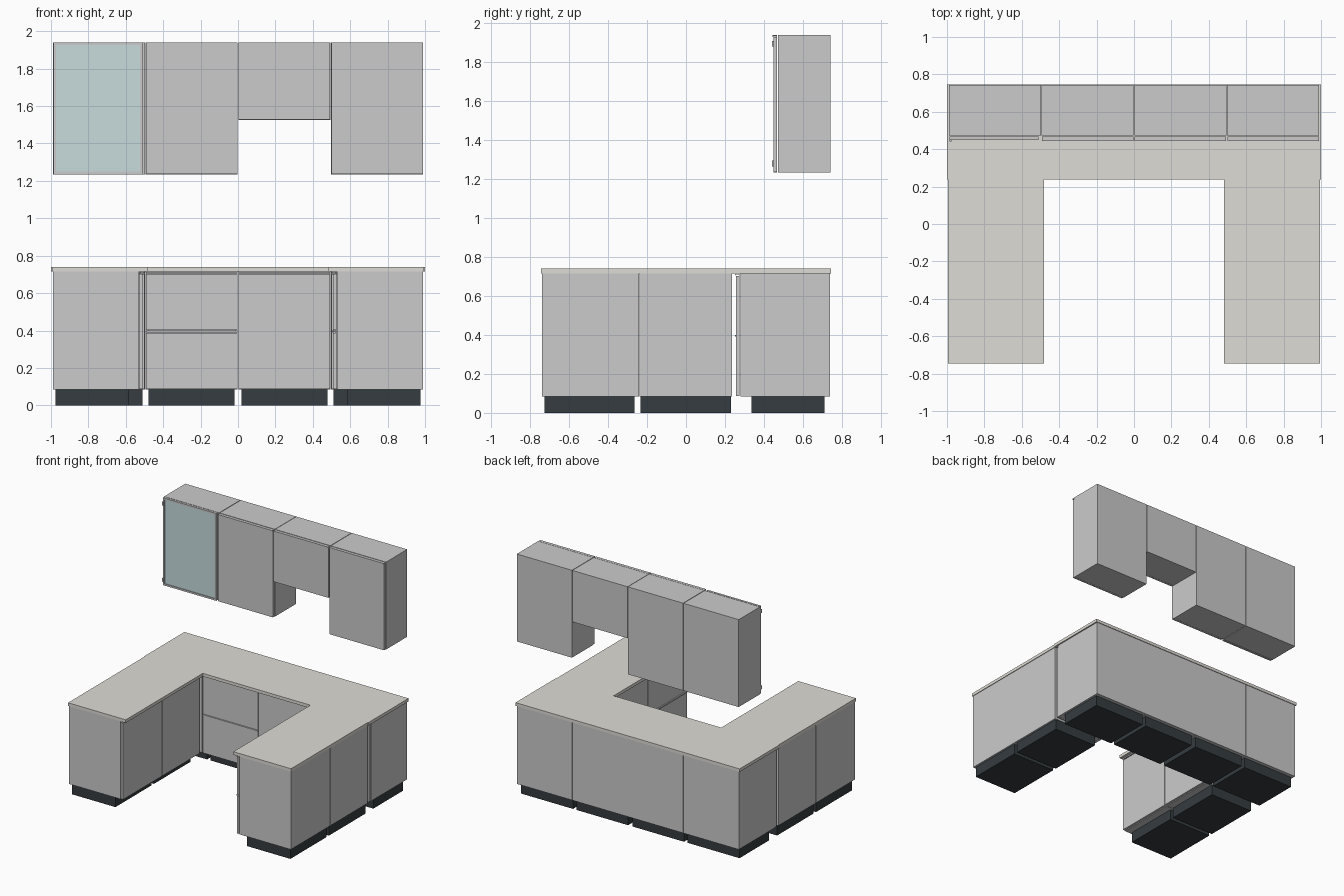
import bpy, bmesh
from math import radians
from mathutils import Matrix, Vector

if "Cube" in bpy.data.objects:
    bpy.data.objects.remove(bpy.data.objects["Cube"])


def material(name, color):
    m = bpy.data.materials.new(name)
    m.diffuse_color = color
    m.use_nodes = True
    m.node_tree.nodes["Principled BSDF"].inputs["Base Color"].default_value = m.diffuse_color
    return m


STONE = material("warm_stone", (0.74, 0.72, 0.67, 1))
DARK = material("dark_plinth", (0.035, 0.045, 0.05, 1))
GLASS = material("pale_glass", (0.58, 0.72, 0.73, 1))
T = 0.015       # panel thickness
FRONT = 0.018   # door thickness
SETBACK = 0.022  # carcass starts this far behind the door face


def boxes(name, spans, frame=Matrix(), mat=None):
    """One object made of boxes given as (x0, x1, y0, y1, z0, z1)."""
    bm = bmesh.new()
    for x0, x1, y0, y1, z0, z1 in spans:
        size = Vector((x1 - x0, y1 - y0, z1 - z0))
        mid = Vector((x0 + x1, y0 + y1, z0 + z1)) / 2
        bmesh.ops.create_cube(bm, size=1, matrix=frame @ Matrix.Translation(mid) @ Matrix.Diagonal((*size, 1)))
    me = bpy.data.meshes.new(name)
    bm.to_mesh(me)
    bm.free()
    ob = bpy.data.objects.new(name, me)
    bpy.context.collection.objects.link(ob)
    if mat:
        me.materials.append(mat)
    return ob


def place(x, y, turn=0):
    return Matrix.Translation((x, y, 0)) @ Matrix.Rotation(radians(turn), 4, 'Z')


def carcass(name, w, depth, z0, z1, frame):
    # sides, bottom, top and back panels
    y0 = SETBACK
    boxes(name + "_carcass", [
        (0, T, y0, depth, z0, z1), (w - T, w, y0, depth, z0, z1),
        (T, w - T, y0, depth, z0, z0 + T), (T, w - T, y0, depth, z1 - T, z1),
        (T, w - T, depth - T, depth, z0 + T, z1 - T)], frame)


def door(name, w, z0, z1, frame):
    # flat front topped by a thin projecting grip rail
    g = 0.002
    boxes(name + "_front", [(g, w - g, 0, FRONT, z0 + g, z1 - 0.012)], frame)
    boxes(name + "_grip_rail", [(g, w - g, -0.006, FRONT, z1 - 0.005, z1 - 0.001),
                                (g, w - g, -0.006, -0.003, z1 - 0.011, z1 - 0.005),
                                (g, w - g, FRONT - 0.004, FRONT, z1 - 0.012, z1 - 0.005)], frame)


def base_cabinet(name, w, depth, frame, plinth, drawers=1):
    z0, z1 = 0.085, 0.715
    carcass(name, w, depth, z0, z1, frame)
    h = (z1 - z0) / drawers
    for i in range(drawers):
        door(f"{name}_{i + 1}", w, z0 + i * h, z0 + (i + 1) * h, frame)
    a, b = plinth
    boxes(name + "_plinth", [(a, w - b, 0.078, depth - 0.03 if "back" in name else depth - 0.015, 0, z0)],
          frame, DARK)


# back row of base cabinets
W = 0.492
for i, (x, n, pl) in enumerate([(-0.99, 1, (0.015, 0.013)), (-0.4935, 2, (0.014, 0.018)),
                                (0.0015, 1, (0.018, 0.014)), (0.498, 1, (0.013, 0.017))]):
    base_cabinet(f"back_base_{i + 1}", W, 0.483, place(x, 0.257), pl, n)

# side wings, doors facing inwards
for y0, y1, tag in [(-0.74, -0.242, "outer"), (-0.238, 0.237, "inner")]:
    lo, hi = (0.015, 0.023) if tag == "outer" else (0.004, 0.006)
    base_cabinet(f"left_wing_{tag}", y1 - y0, 0.482, place(-0.508, y0, 90), (lo, hi))
    base_cabinet(f"right_wing_{tag}", y1 - y0, 0.482, place(0.508, y1, -90), (hi, lo),
                 2 if tag == "outer" else 1)

# worktops
boxes("back_worktop", [(-1, 1, 0.237, 0.745, 0.715, 0.74)], mat=STONE)
boxes("left_worktop", [(-0.995, -0.48, -0.745, 0.237, 0.715, 0.74)], mat=STONE)
boxes("right_worktop", [(0.48, 0.995, -0.745, 0.237, 0.715, 0.74)], mat=STONE)

# wall cabinets
TOP = 1.94
for i, (x, z0) in enumerate([(-0.99, 1.235), (-0.4935, 1.235), (0.0015, 1.525), (0.498, 1.235)]):
    f = place(x, 0.45)
    name = f"wall_cabinet_{i + 1}"
    carcass(name, W, 0.292, z0, TOP, f)
    if i:
        door(name, W, z0, TOP, f)
    else:
        # framed glass door with hinges and an inner shelf
        a, b, r = 0.004, W - 0.012, 0.014
        boxes("glass_door_frame", [
            (a, a + r, 0, FRONT, z0, TOP), (b - r, b, 0, FRONT, z0, TOP),
            (a + r, b - r, 0, FRONT, z0, z0 + r), (a + r, b - r, 0, FRONT, TOP - r, TOP)], f)
        boxes("glass_pane", [(a + r, b - r, 0.006, 0.012, z0 + r, TOP - r)], f, GLASS)
        boxes("glass_door_hinges", [(a, a + 0.01, -0.008, 0, z, z + 0.03) for z in (z0 + 0.03, TOP - 0.06)], f)
        boxes("glass_cabinet_shelf", [(T, W - T, 0.04, 0.277, 1.58, 1.592)], f)
